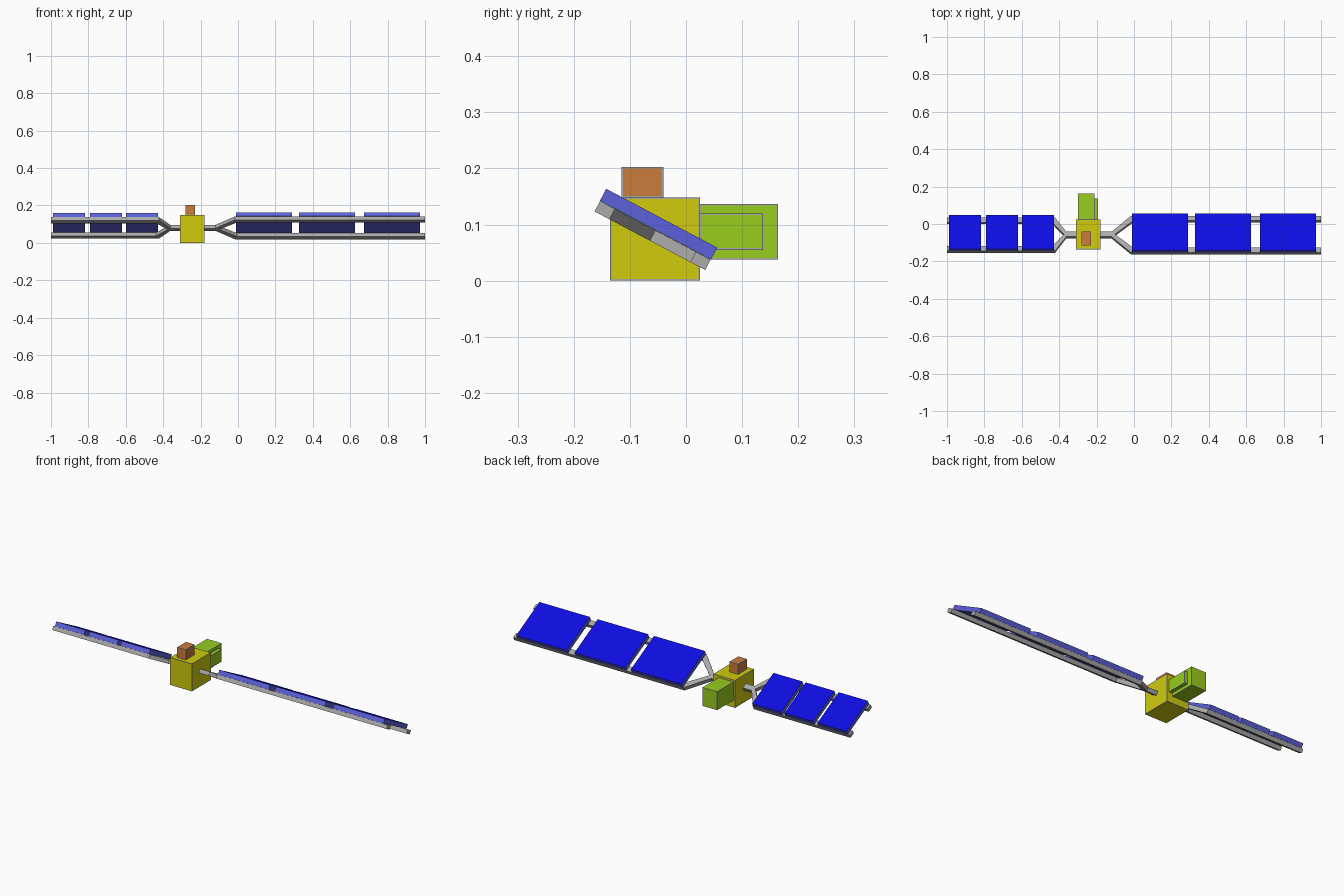
import bpy, bmesh, math
from mathutils import Vector

if "Cube" in bpy.data.objects:
    bpy.data.objects.remove(bpy.data.objects["Cube"])

TILT = math.radians(27.9)
C, S = math.cos(TILT), math.sin(TILT)
AXIS_Y, AXIS_Z = -0.0595, 0.0805      # centre line of the wings


def material(name, rgb):
    m = bpy.data.materials.new(name)
    m.diffuse_color = (*rgb, 1)
    m.use_nodes = True
    m.node_tree.nodes["Principled BSDF"].inputs["Base Color"].default_value = m.diffuse_color
    return m


GREY = material("grey metal", (0.40, 0.40, 0.40))
YELLOW = material("yellow foil", (0.63, 0.60, 0.004))
ORANGE = material("orange", (0.60, 0.20, 0.045))
GREEN = material("green", (0.31, 0.61, 0.013))
BLUE = material("solar blue", (0.004, 0.004, 0.75))
PALE = material("pale blue backing", (0.11, 0.12, 0.70))


def finish(name, bm, mats):
    bmesh.ops.recalc_face_normals(bm, faces=bm.faces)
    me = bpy.data.meshes.new(name)
    bm.to_mesh(me)
    bm.free()
    for m in mats:
        me.materials.append(m)
    ob = bpy.data.objects.new(name, me)
    bpy.context.collection.objects.link(ob)
    return ob


def cube(lo, hi):
    bm = bmesh.new()
    bmesh.ops.create_cube(bm, size=1)
    for v in bm.verts:
        v.co = Vector([(a + b) / 2 + c * (b - a) for a, b, c in zip(lo, hi, v.co)])
    return bm


def framed_box(name, lo, hi, mat, frame=0.004):
    """Coloured box whose faces carry a thin grey border."""
    bm = cube(lo, hi)
    ring = bmesh.ops.inset_individual(bm, faces=bm.faces[:], thickness=frame)["faces"]
    for f in ring:
        f.material_index = 1
    return finish(name, bm, [mat, GREY])


def tilt(bm):
    """Turn wing coordinates (x, along width, normal) into world space."""
    for v in bm.verts:
        x, u, n = v.co
        v.co = (x, AXIS_Y + u * C + n * S, AXIS_Z - u * S + n * C)


def beam(name, path, w=0.03, t=0.021):
    """Mitred rectangular beam along (x, u) points; ends are cut square to x."""
    pts = [Vector(p) for p in path]
    bm = bmesh.new()
    rings = []
    for i, p in enumerate(pts):
        off = Vector((0, 1))
        if 0 < i < len(pts) - 1:
            a, b = (p - pts[i - 1]).normalized(), (pts[i + 1] - p).normalized()
            d = (a + b).normalized()
            off = Vector((-d.y, d.x)) / max(0.3, d.dot(a))
        if off.y < 0:
            off = -off
        q, r = p + off * w / 2, p - off * w / 2
        rings.append([bm.verts.new((k.x, k.y, h)) for k, h in
                      ((q, t / 2), (r, t / 2), (r, -t / 2), (q, -t / 2))])
    for a, b in zip(rings, rings[1:]):
        for j in range(4):
            bm.faces.new((a[j], a[j - 1], b[j - 1], b[j]))
    bm.faces.new(rings[0])
    bm.faces.new(rings[-1])
    tilt(bm)
    return finish(name, bm, [GREY])


def panel(name, x0, x1, half):
    bm = cube((x0, -half, 0.0108), (x1, half, 0.0348))
    bm.normal_update()
    for f in bm.faces:
        f.material_index = 0 if f.normal.z > 0.5 else 1
    tilt(bm)
    return finish(name, bm, [BLUE, PALE])


# Body and the instrument boxes
framed_box("body", (-0.31, -0.135, 0), (-0.18, 0.025, 0.148), YELLOW)
framed_box("top_instrument", (-0.282, -0.115, 0.148), (-0.231, -0.04, 0.203), ORANGE)
framed_box("rear_instrument", (-0.30, 0.025, 0.038), (-0.212, 0.164, 0.137), GREEN)
framed_box("rear_side_box", (-0.212, 0.025, 0.055), (-0.193, 0.137, 0.12), GREEN)

# Wings: stub, forked rails and three panels each
wings = {
    "right": (-0.18, -0.12, -0.01, 1.0, 0.0965, 0.112,
              ((-0.012, 0.29), (0.326, 0.626), (0.674, 0.974))),
    "left": (-0.31, -0.362, -0.43, -1.0, 0.087, 0.103,
             ((-0.99, -0.817), (-0.79, -0.62), (-0.60, -0.428))),
}
for side, (root, fork, bend, tip, u, half, spans) in wings.items():
    beam(side + "_stub", [(root, 0), (fork, 0)])
    for s, label in ((-1, "front"), (1, "back")):
        beam(f"{side}_{label}_rail",
             [(fork, 0), (bend, s * u), (tip, s * u)])
    for i, (a, b) in enumerate(spans, 1):
        panel(f"{side}_panel_{i}", a, b, half)
